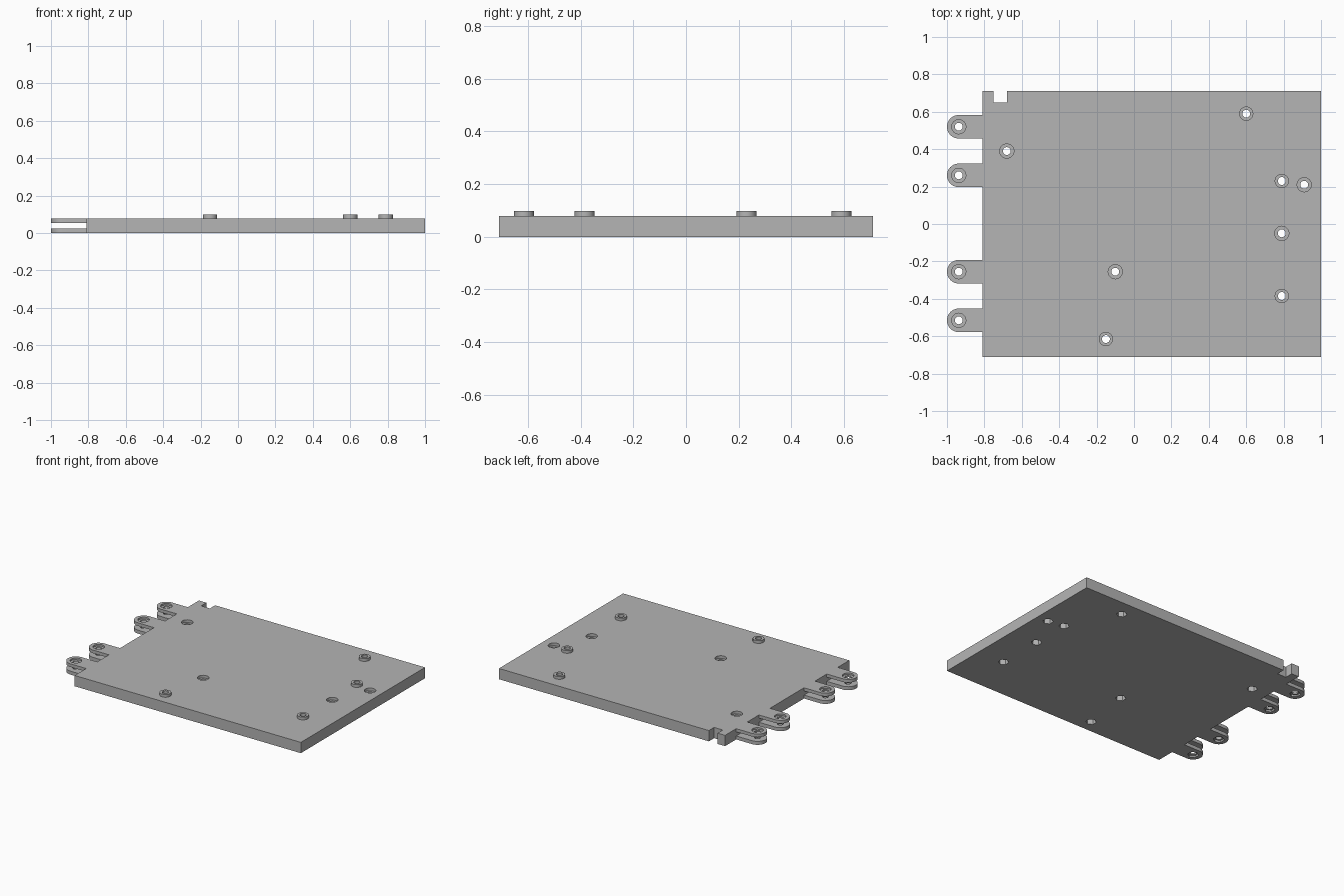
import bpy
import bmesh
import math
from mathutils import Matrix

if "Cube" in bpy.data.objects:
    bpy.data.objects.remove(bpy.data.objects["Cube"], do_unlink=True)

TOP = 0.078
HOLE_R = 0.021
RING_R = 0.038
HINGE_X = -0.937
LUG_R = 0.063

raised = [(0.6, 0.59), (0.79, 0.23), (0.79, -0.385), (-0.15, -0.615)]
sunk = [(-0.68, 0.39), (0.91, 0.21), (0.79, -0.05), (-0.1, -0.255)]
lugs = [(HINGE_X, y) for y in (0.52, 0.26, -0.255, -0.515)]

grey = bpy.data.materials.new("plain grey")
grey.use_nodes = True
grey.diffuse_color = (0.46, 0.46, 0.46, 1)
grey.node_tree.nodes["Principled BSDF"].inputs["Base Color"].default_value = grey.diffuse_color


def finish(name, bm):
    bmesh.ops.recalc_face_normals(bm, faces=bm.faces)
    mesh = bpy.data.meshes.new(name)
    bm.to_mesh(mesh)
    bm.free()
    mesh.materials.append(grey)
    obj = bpy.data.objects.new(name, mesh)
    bpy.context.collection.objects.link(obj)
    return obj


def prism(name, outline, z0, z1):
    """Extrude a flat outline between two heights."""
    bm = bmesh.new()
    face = bm.faces.new([bm.verts.new((x, y, z0)) for x, y in outline])
    new = bmesh.ops.extrude_face_region(bm, geom=[face])["geom"]
    verts = [v for v in new if isinstance(v, bmesh.types.BMVert)]
    bmesh.ops.translate(bm, verts=verts, vec=(0, 0, z1 - z0))
    return finish(name, bm)


def pegs(name, centres, radius, z0, z1, sides=32):
    """Upright cylinders at a list of centres, in one mesh."""
    bm = bmesh.new()
    for x, y in centres:
        bmesh.ops.create_cone(
            bm, cap_ends=True, segments=sides, radius1=radius, radius2=radius,
            depth=z1 - z0, matrix=Matrix.Translation((x, y, (z0 + z1) / 2)))
    return finish(name, bm)


def cut(target, cutter):
    mod = target.modifiers.new("cut", 'BOOLEAN')
    mod.operation = 'DIFFERENCE'
    mod.solver = 'EXACT'
    mod.object = cutter
    bpy.context.view_layer.objects.active = target
    bpy.ops.object.modifier_apply(modifier=mod.name)


def smooth(obj):
    bpy.ops.object.select_all(action='DESELECT')
    obj.select_set(True)
    bpy.context.view_layer.objects.active = obj
    bpy.ops.object.shade_smooth_by_angle(angle=math.radians(30))


# Base plate with a notch in its back edge
plate = prism("base_plate", [
    (-0.81, -0.71), (1, -0.71), (1, 0.71), (-0.68, 0.71),
    (-0.68, 0.65), (-0.75, 0.65), (-0.75, 0.71), (-0.81, 0.71)], 0, TOP)

# Raised bosses
bosses = pegs("raised_bosses", raised, RING_R, TOP, 0.098)

# Hinge lugs, each an upper and a lower leaf with a rounded end
leaves = []
for i, (x, y) in enumerate(lugs, 1):
    arc = [math.pi / 2 + math.pi * k / 20 for k in range(21)]
    outline = [(x + LUG_R * math.cos(a), y + LUG_R * math.sin(a)) for a in arc]
    outline += [(-0.81, y - LUG_R), (-0.81, y + LUG_R)]
    leaves.append(prism(f"lower_lug_{i}", outline, 0, 0.025))
    leaves.append(prism(f"upper_lug_{i}", outline, 0.055, TOP))

# Through holes, round recesses on top and hexagonal pockets below
holes = pegs("hole_cutter", raised + sunk + lugs, HOLE_R, -0.1, 0.2)
recesses = pegs("recess_cutter", sunk, RING_R, TOP - 0.02, 0.2)
pockets = pegs("pocket_cutter", raised + sunk, 0.035, -0.1, 0.04, sides=6)
lug_recesses = pegs("lug_recess_cutter", lugs, RING_R, TOP - 0.012, 0.2)
lug_pockets = pegs("lug_pocket_cutter", lugs, 0.037, -0.1, 0.012, sides=6)

for cutter in (holes, recesses, pockets):
    cut(plate, cutter)
cut(bosses, holes)
for leaf in leaves:
    cut(leaf, holes)
    cut(leaf, lug_recesses if leaf.name.startswith("upper") else lug_pockets)

for cutter in (holes, recesses, pockets, lug_recesses, lug_pockets):
    bpy.data.objects.remove(cutter, do_unlink=True)
for obj in [plate, bosses] + leaves:
    smooth(obj)
